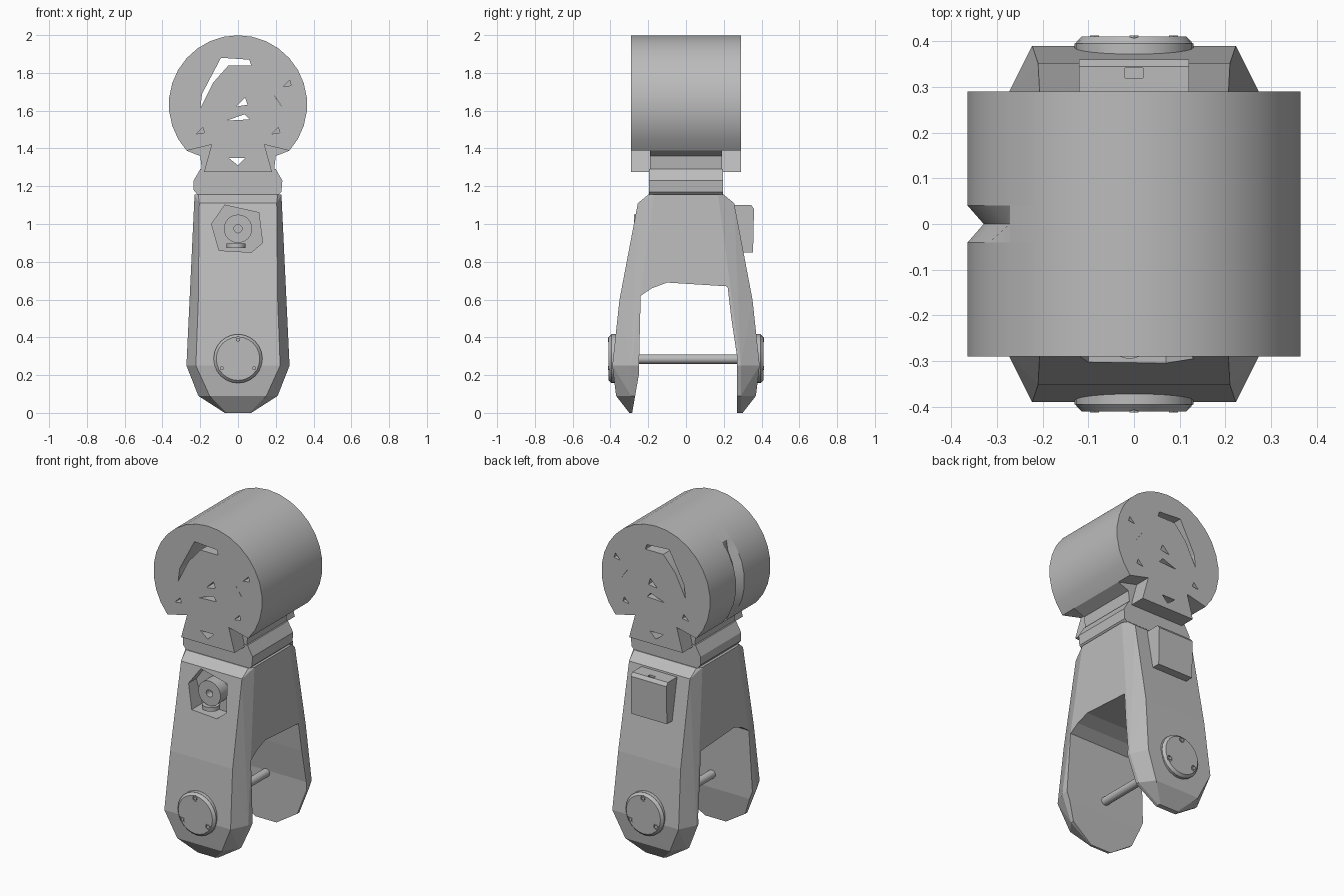
import bpy, bmesh, math
from mathutils import Matrix, Vector

cube = bpy.data.objects.get("Cube")
if cube:
    bpy.data.objects.remove(cube, do_unlink=True)

grey = bpy.data.materials.new("cast grey metal")
grey.use_nodes = True
GREY = (0.5, 0.5, 0.5, 1)
grey.diffuse_color = GREY
grey.node_tree.nodes["Principled BSDF"].inputs["Base Color"].default_value = GREY


def finish(name, bm):
    bmesh.ops.recalc_face_normals(bm, faces=bm.faces)
    mesh = bpy.data.meshes.new(name)
    bm.to_mesh(mesh)
    bm.free()
    mesh.materials.append(grey)
    obj = bpy.data.objects.new(name, mesh)
    bpy.context.collection.objects.link(obj)
    return obj


def prism(name, points, axis, stops, holes=()):
    """Extrude a profile of (x, z) along y, or of (y, z) along x, through the stops."""
    bm = bmesh.new()
    along = Vector((0, 1, 0)) if axis == "y" else Vector((1, 0, 0))
    across = Vector((1, 0, 0)) if axis == "y" else Vector((0, 1, 0))
    for loop in (points, *holes):
        verts = [bm.verts.new(along * stops[0] + across * p + Vector((0, 0, z))) for p, z in loop]
        for i, v in enumerate(verts):
            bm.edges.new((verts[i - 1], v))
    bmesh.ops.triangle_fill(bm, use_beauty=True, edges=bm.edges[:], normal=along)
    faces = bm.faces[:]
    for start, end in zip(stops, stops[1:]):
        new = bmesh.ops.extrude_face_region(bm, geom=faces)["geom"]
        faces = [g for g in new if isinstance(g, bmesh.types.BMFace)]
        bmesh.ops.translate(bm, vec=along * (end - start),
                            verts=[g for g in new if isinstance(g, bmesh.types.BMVert)])
    return finish(name, bm)


def disc(name, centre, radius, depth, tip=None, turn=90, sides=24):
    """Cylinder or frustum; a turn of 90 points its tip to -y."""
    bm = bmesh.new()
    spin = Matrix.Translation(centre) @ Matrix.Rotation(math.radians(turn), 4, "X")
    bmesh.ops.create_cone(bm, cap_ends=True, segments=sides, radius1=radius,
                          radius2=tip or radius, depth=depth, matrix=spin)
    return finish(name, bm)


def cut(obj, cutters):
    for cutter in cutters:
        mod = obj.modifiers.new("cut", "BOOLEAN")
        mod.operation = "DIFFERENCE"
        mod.solver = "EXACT"
        mod.object = cutter
        graph = bpy.context.evaluated_depsgraph_get()
        mesh = bpy.data.meshes.new_from_object(obj.evaluated_get(graph))
        obj.modifiers.clear()
        obj.data = mesh
        bpy.data.objects.remove(cutter, do_unlink=True)


def smooth(obj, angle=28):
    obj.data.polygons.foreach_set("use_smooth", [True] * len(obj.data.polygons))
    obj.data.set_sharp_from_angle(angle=math.radians(angle))


def triangle(x, z, size, flat=1.0):
    return [(x - size, z - size * 0.6 * flat), (x + size, z - size * 0.3 * flat),
            (x + size * 0.6, z + size * flat)]


# Drum: a round outline standing on a stepped foot, with a curved slot and small holes
def drum_outline(foot):
    arc = [math.radians(a) for a in range(-42, 223, 12)]
    points = [(0.366 * math.cos(a), 1.633 + 0.366 * math.sin(a)) for a in arc]
    return points + [(-x, z) for x, z in foot] + foot[::-1]


slot = [(-0.2, 1.61), (-0.19, 1.69), (-0.09, 1.88), (0.06, 1.87), (0.24, 1.61),
        (0.2, 1.67), (0.07, 1.84), (-0.05, 1.84), (-0.13, 1.75)]
through = [slot, triangle(0.02, 1.64, 0.03), triangle(0, 1.56, 0.06, 0.35),
           [(-0.05, 1.35), (0.04, 1.35), (0, 1.31)]]
blind = [triangle(x, z, 0.022) for x, z in ((0.26, 1.74), (0.2, 1.49), (-0.2, 1.49))]
core = prism("drum_core", drum_outline([(0.2, 1.36), (0.19, 1.275)]), "y",
             (-0.19, -0.04, 0, 0.04, 0.19), through)
# Groove round the right-hand side of the drum where its halves meet
for v in core.data.vertices:
    if abs(v.co.y) < 0.01 and v.co.x < -0.3:
        v.co.x += 0.035
smooth(core)
for label, side in (("front", -1), ("rear", 1)):
    smooth(prism(label + "_drum_end", drum_outline([(0.14, 1.42), (0.18, 1.275)]), "y",
                 (side * 0.19, side * 0.29), through + blind))

# Neck between drum and fork
neck = [(-0.2, 1.29), (-0.235, 1.23), (-0.235, 1.18), (-0.21, 1.15),
        (0.21, 1.15), (0.23, 1.17), (0.235, 1.23), (0.2, 1.29)]
prism("neck", neck, "y", (-0.195, 0.195))

# Fork: hull of chamfered rings (height, half width, half depth, chamfer width, chamfer depth)
rings = [(1.155, 0.23, 0.2, 0.02, 0.03), (1.11, 0.23, 0.255, 0.025, 0.08),
         (0.6, 0.25, 0.352, 0.04, 0.09), (0.25, 0.273, 0.39, 0.05, 0.1),
         (0.09, 0.21, 0.37, 0.06, 0.08), (0.0, 0.07, 0.3, 0.01, 0.01)]
bm = bmesh.new()
for z, w, d, cw, cd in rings:
    for sx in (-1, 1):
        for sy in (-1, 1):
            bm.verts.new((sx * w, sy * (d - cd), z))
            bm.verts.new((sx * (w - cw), sy * d, z))
bmesh.ops.convex_hull(bm, input=bm.verts)
fork = finish("fork", bm)
gap = [(-0.29, -0.1), (-0.285, 0.0), (-0.25, 0.2), (-0.24, 0.62), (-0.18, 0.66), (-0.1, 0.69),
       (0.22, 0.67), (0.24, 0.5), (0.27, 0.3), (0.27, -0.1)]
recess = [(-0.07, 1.1), (0.11, 1.06), (0.13, 0.9), (0.07, 0.85), (-0.1, 0.86), (-0.14, 1.0)]
cut(fork, [prism("gap_cutter", gap, "x", (-0.5, 0.5)),
           prism("recess_cutter", recess, "y", (-0.5, -0.2))])

# Knob and washer in the front recess
knob = disc("recess_knob", (0, -0.235, 0.975), 0.075, 0.08)
cut(knob, [disc("bore_cutter", (0, -0.27, 0.975), 0.022, 0.08, sides=12)])
smooth(knob)
smooth(disc("recess_washer", (-0.01, -0.245, 0.885), 0.05, 0.025, turn=0))

# Rear housing with a square socket
housing = prism("rear_housing", [(0.2, 0.87), (0.24, 0.85), (0.355, 0.85), (0.36, 1.08),
                                 (0.345, 1.1), (0.2, 1.1)], "x", (-0.12, 0.12))
cut(housing, [prism("socket_cutter", [(0.32, 1.06), (0.342, 1.06), (0.342, 1.2),
                                      (0.32, 1.2)], "x", (-0.02, 0.02))])

# Axle and its end caps with bolts
smooth(disc("axle", (0, 0, 0.285), 0.025, 0.6, sides=16))
for side, label in ((-1, "front"), (1, "rear")):
    turn = 90 if side < 0 else -90
    smooth(disc(label + "_cap_base", (0, side * 0.375, 0.287), 0.13, 0.04, turn=turn))
    cap = disc(label + "_cap", (0, side * 0.402, 0.287), 0.13, 0.016, 0.115, turn)
    bolts = []
    for i in range(3):
        a = math.radians(90 + 120 * i)
        spot = (0.1 * math.cos(a), side * 0.41, 0.287 + 0.1 * math.sin(a))
        bolts.append(disc("bolt_hole_cutter", spot, 0.018, 0.012, sides=8))
        disc(label + "_bolt", spot, 0.011, 0.006, sides=6)
    cut(cap, bolts)
    smooth(cap)
